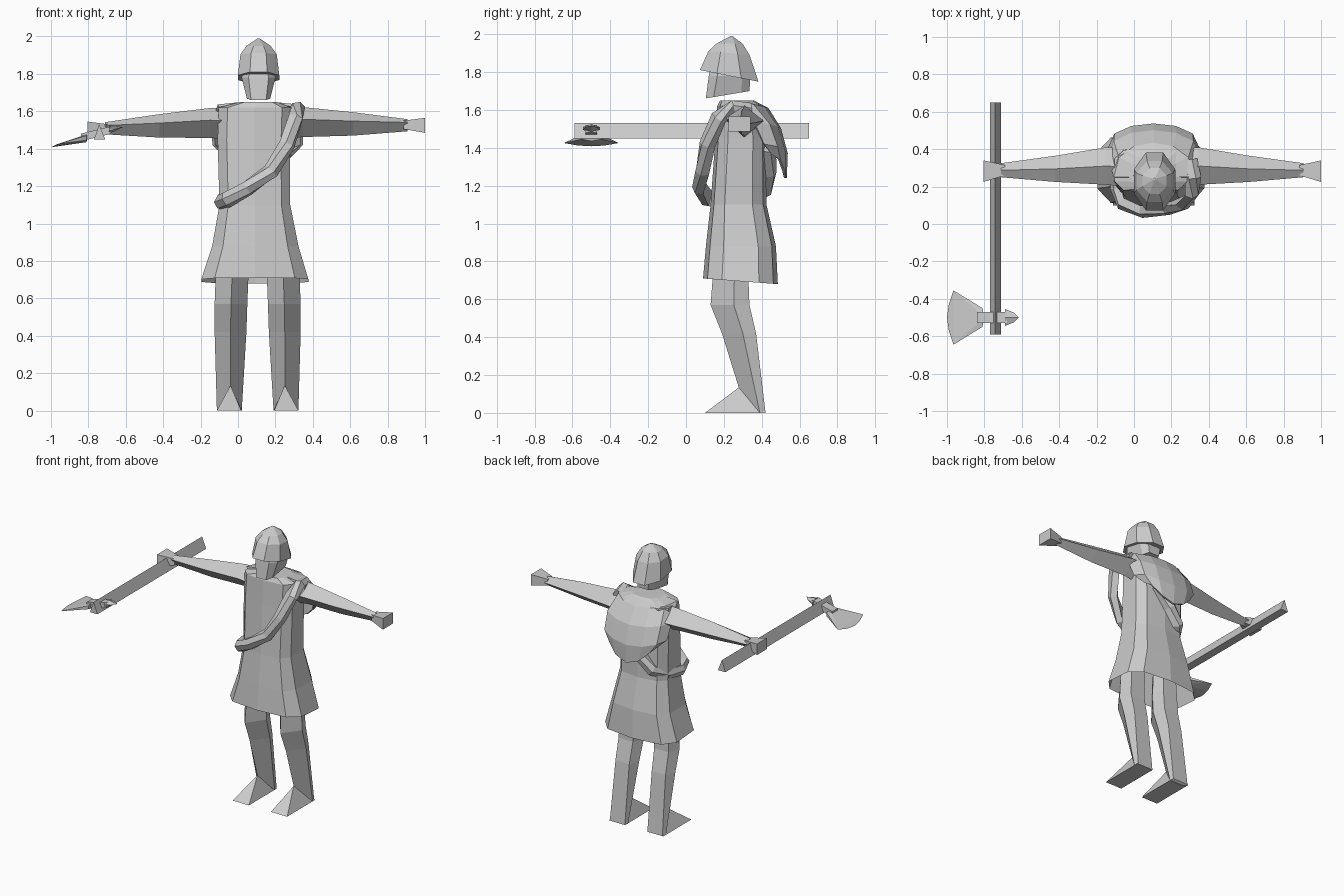
import bpy, bmesh, math
from mathutils import Vector

if "Cube" in bpy.data.objects:
    bpy.data.objects.remove(bpy.data.objects["Cube"])

grey = bpy.data.materials.new("plain_grey")
grey.diffuse_color = (0.6, 0.6, 0.6, 1)
grey.use_nodes = True
grey.node_tree.nodes["Principled BSDF"].inputs["Base Color"].default_value = grey.diffuse_color
CX = 0.105  # body mid-line


def finish(name, bm):
    bmesh.ops.recalc_face_normals(bm, faces=bm.faces)
    me = bpy.data.meshes.new(name)
    bm.to_mesh(me)
    bm.free()
    me.materials.append(grey)
    ob = bpy.data.objects.new(name, me)
    bpy.context.collection.objects.link(ob)
    return ob


def loft(name, rings, cap_start=True, cap_end=True, closed=True):
    """Skin a list of equal-length point rings."""
    bm = bmesh.new()
    vs = [[bm.verts.new(p) for p in r] for r in rings]
    n = len(vs[0])
    for a, b in zip(vs, vs[1:]):
        for i in range(n if closed else n - 1):
            j = (i + 1) % n
            bm.faces.new((a[i], a[j], b[j], b[i]))
    if cap_start:
        bm.faces.new(vs[0])
    if cap_end:
        bm.faces.new(vs[-1])
    return finish(name, bm)


def hull(name, pts):
    bm = bmesh.new()
    for p in pts:
        bm.verts.new(p)
    bmesh.ops.convex_hull(bm, input=bm.verts)
    return finish(name, bm)


def oval(z, x0, x1, y0, y1, n=10, tilt=0.0, power=1.0):
    """Horizontal ring; power < 1 makes it boxier, tilt lowers the back."""
    pts = []
    for i in range(n):
        a = 2 * math.pi * (i + 0.5) / n
        c, s = math.cos(a), math.sin(a)
        c = math.copysign(abs(c) ** power, c)
        s = math.copysign(abs(s) ** power, s)
        pts.append(((x0 + x1) / 2 + c * (x1 - x0) / 2,
                    (y0 + y1) / 2 + s * (y1 - y0) / 2, z - tilt * s))
    return pts


# Tunic: collar, chest, waist and flared skirt, open at the hem
tunic = [(1.65, 0.01, 0.21, 0.18, 0.36), (1.62, -0.11, 0.29, 0.165, 0.41),
         (1.45, -0.115, 0.285, 0.155, 0.42), (1.10, -0.105, 0.285, 0.13, 0.425),
         (0.88, -0.145, 0.33, 0.105, 0.475), (0.695, -0.205, 0.385, 0.09, 0.485)]
loft("tunic", [oval(*r, tilt=0.015 if r[0] < 0.7 else 0, power=0.6) for r in tunic],
     cap_end=False)

# Head
loft("head", [oval(1.68, 0.045, 0.175, 0.10, 0.34, 8, -0.02, 0.5),
              oval(1.78, 0.015, 0.205, 0.115, 0.345, 8, 0.0, 0.6),
              oval(1.85, 0.03, 0.19, 0.13, 0.32, 8, 0.0, 0.7)])

# Helmet with a brim that dips at the back
loft("helmet", [oval(1.78, -0.01, 0.23, 0.06, 0.395, 8, 0.033),
                oval(1.90, 0.005, 0.215, 0.11, 0.345, 8, 0.012),
                oval(1.95, 0.04, 0.18, 0.155, 0.305, 8, 0.0),
                oval(1.99, 0.105, 0.115, 0.235, 0.245, 8, 0.0)])

# Legs and wedge feet, mirrored about the mid-line
for side, s in (("right", -1), ("left", 1)):
    # z, inner and outer distance from mid-line, front y, back y
    rows = [(0.85, 0.05, 0.215, 0.15, 0.33), (0.70, 0.05, 0.225, 0.14, 0.33),
            (0.57, 0.055, 0.23, 0.13, 0.335), (0.42, 0.06, 0.23, 0.19, 0.37)]
    rings = []
    for z, i, o, f, b in rows:
        m = (f + b) / 2 + 0.02
        rings.append([(CX + s * x, y, z) for x, y in
                      (((i + o) / 2, f), (o, m), (o - 0.03, b), (i + 0.03, b), (i, m))])
    rings.append([(CX + s * 0.145, 0.28, 0.13)] +
                 [(CX + s * x, y, 0) for x, y in
                  ((0.218, 0.39), (0.21, 0.42), (0.09, 0.42), (0.085, 0.39))])
    loft(side + "_leg", rings)
    hull(side + "_foot", [(CX + s * 0.145, 0.28, 0.135)] +
         [(CX + s * x, y, 0) for x in (0.088, 0.218) for y in (0.10, 0.42)])

# Arms: ridged four-sided sleeves ending in square fists
for side, s, mid, dz in (("right", -1, 0.10, -0.01), ("left", 1, 0.095, 0.01)):
    # distance from mid-line, front y, back y, bottom z, top z
    rows = [(0.14, 0.20, 0.41, 1.45, 1.62), (0.25, 0.21, 0.41, 1.46, 1.62),
            (0.52, 0.225, 0.365, 1.465, 1.59), (0.81, 0.25, 0.325, 1.485, 1.55)]
    rings = []
    for d, f, b, lo, hi in rows:
        x, y, z = mid + s * d, (f + b) / 2, (lo + hi) / 2
        k = dz * d
        rings.append([(x, y, hi + k), (x, f, z + 0.015 + k), (x, y, lo + k), (x, b, z + k)])
    loft(side + "_arm", rings)
    x0, x1 = mid + s * 0.79, mid + s * 0.905
    hull(side + "_hand", [(x0, y, z + dz) for y in (0.26, 0.315) for z in (1.495, 1.54)] +
         [(x1, y, z + dz) for y in (0.225, 0.34) for z in (1.475, 1.555)])

# Hooded cape bulging over the back: z, half width, side y, back y, side lift
cape = [(1.64, 0.11, 0.25, 0.36, 0), (1.605, 0.21, 0.25, 0.43, 0.025),
        (1.50, 0.24, 0.36, 0.495, 0.03), (1.37, 0.235, 0.41, 0.53, 0.05),
        (1.24, 0.18, 0.45, 0.525, 0.13)]
rings = []
for z, w, ys, yb, lift in cape:
    row = []
    for i in range(7):
        a = math.pi * i / 6
        row.append((CX + w * math.cos(a), ys + (yb - ys) * math.sin(a) ** 0.8 if 0 < i < 6 else ys,
                    z + lift * math.cos(a) ** 2))
    rings.append(row)
cape_ob = loft("cape", rings, False, False, closed=False)
thick = cape_ob.modifiers.new("thickness", "SOLIDIFY")
thick.thickness = 0.015
thick.offset = 0

# Rolled cloth slung from the left shoulder around the right hip
path = [Vector(p) for p in (
    (0.30, 0.34, 1.60), (0.32, 0.25, 1.615), (0.31, 0.17, 1.56), (0.265, 0.11, 1.42),
    (0.18, 0.085, 1.28), (0.05, 0.07, 1.19), (-0.06, 0.11, 1.13), (-0.09, 0.19, 1.115),
    (-0.075, 0.32, 1.13), (-0.02, 0.42, 1.18), (0.06, 0.44, 1.27), (0.16, 0.44, 1.40))]
rings = []
for i, p in enumerate(path):
    t = (path[min(i + 1, len(path) - 1)] - path[max(i - 1, 0)]).normalized()
    out = Vector((p.x - 0.09, p.y - 0.28, 0.0))
    if i < 2:
        out = Vector((0.3, 0.0, 1.0))
    out = (out - t * out.dot(t)).normalized()
    wide = t.cross(out)
    rings.append([p + wide * a + out * b for a, b in
                  ((-0.04, -0.025), (-0.035, 0.02), (0, 0.038), (0.035, 0.02), (0.04, -0.025))])
loft("cloth_roll", rings)

# Axe: triangular shaft held in the right hand
loft("axe_shaft", [[(-0.71, y, 1.45), (-0.742, y, 1.53), (-0.77, y, 1.45)]
                   for y in (-0.59, 0.65)])

# Axe head: fan blade sloping down, neck and short rear spike
AY = -0.50
hull("axe_neck", [(x, AY + y, z + dz) for x, z in ((-0.84, 1.46), (-0.68, 1.50))
                  for y in (-0.03, 0.03) for dz in (-0.02, 0.02)])
edge = [(-0.965, 0.145, 1.425), (-0.99, 0.07, 1.412), (-1.0, 0.0, 1.408),
        (-0.99, -0.07, 1.412), (-0.965, -0.145, 1.425)]
hull("axe_blade", [(x, AY + y, z) for x, y, z in edge] +
     [(-0.81, AY + y, z) for y in (-0.05, 0.05) for z in (1.445, 1.47)] +
     [(-0.80, AY, 1.48), (-0.81, AY, 1.435)])
hull("axe_spike", [(-0.615, AY, 1.515), (-0.64, AY - 0.025, 1.51), (-0.64, AY + 0.025, 1.51)] +
     [(-0.69, AY + y, z) for y in (-0.045, 0.045) for z in (1.495, 1.51)] +
     [(-0.69, AY, 1.525), (-0.69, AY, 1.48)])
